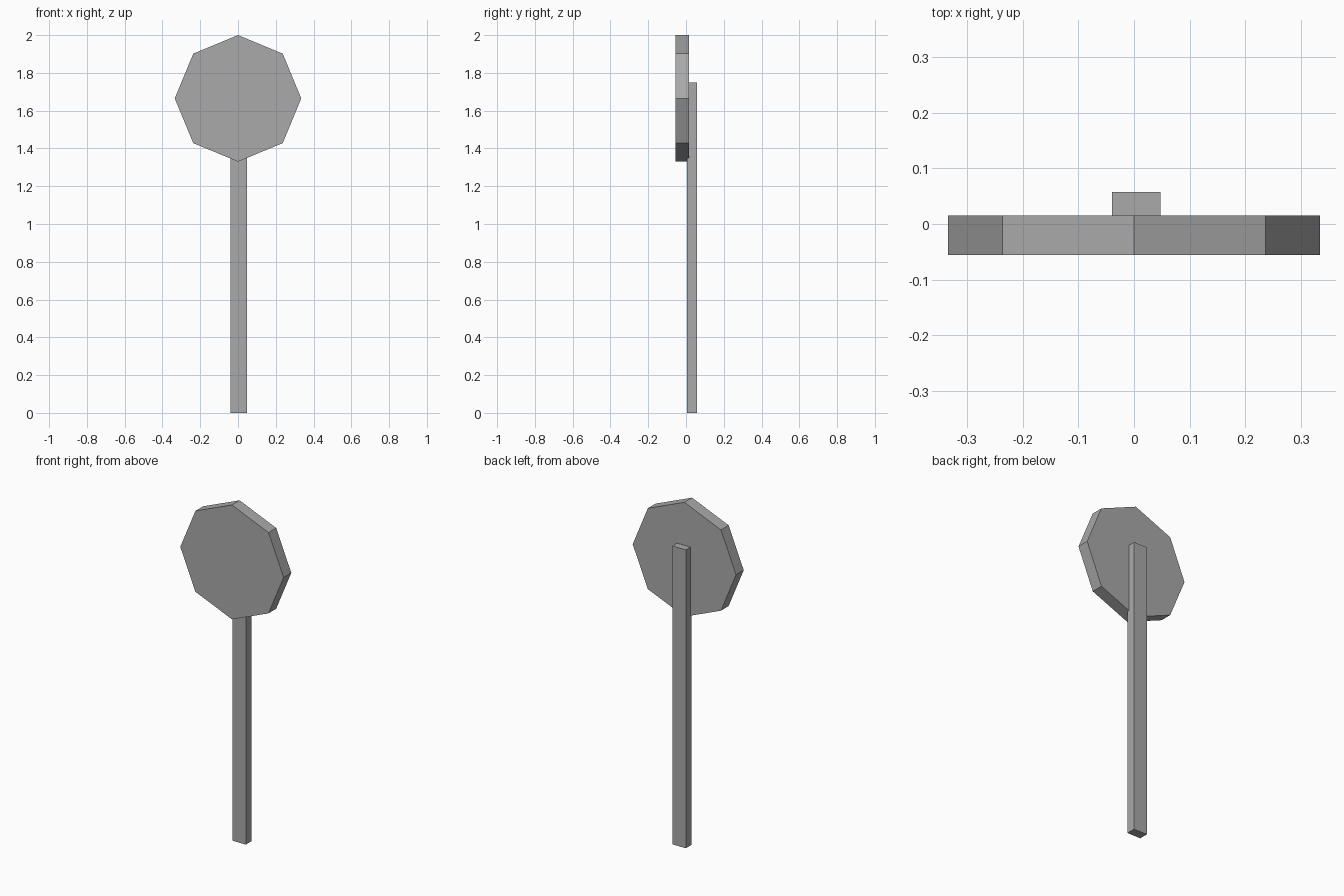
import bpy
from math import pi

cube = bpy.data.objects.get("Cube")
if cube:
    bpy.data.objects.remove(cube, do_unlink=True)

# Plain grey for the whole sign
grey = bpy.data.materials.new("plain_grey")
grey.use_nodes = True
colour = (0.4, 0.4, 0.4, 1)
grey.diffuse_color = colour
grey.node_tree.nodes["Principled BSDF"].inputs["Base Color"].default_value = colour


def finish(name):
    obj = bpy.context.object
    obj.name = name
    obj.data.materials.append(grey)
    return obj


# Octagonal sign plate with a corner pointing straight up
bpy.ops.mesh.primitive_cylinder_add(
    vertices=8, radius=0.335, depth=0.071,
    location=(0, -0.0205, 1.665), rotation=(pi / 2, 0, 0))
finish("sign_plate")

# Flat post, fixed to the back of the plate
bpy.ops.mesh.primitive_cube_add(size=1, location=(0.004, 0.031, 0.874))
post = finish("post")
post.scale = (0.087, 0.054, 1.748)
